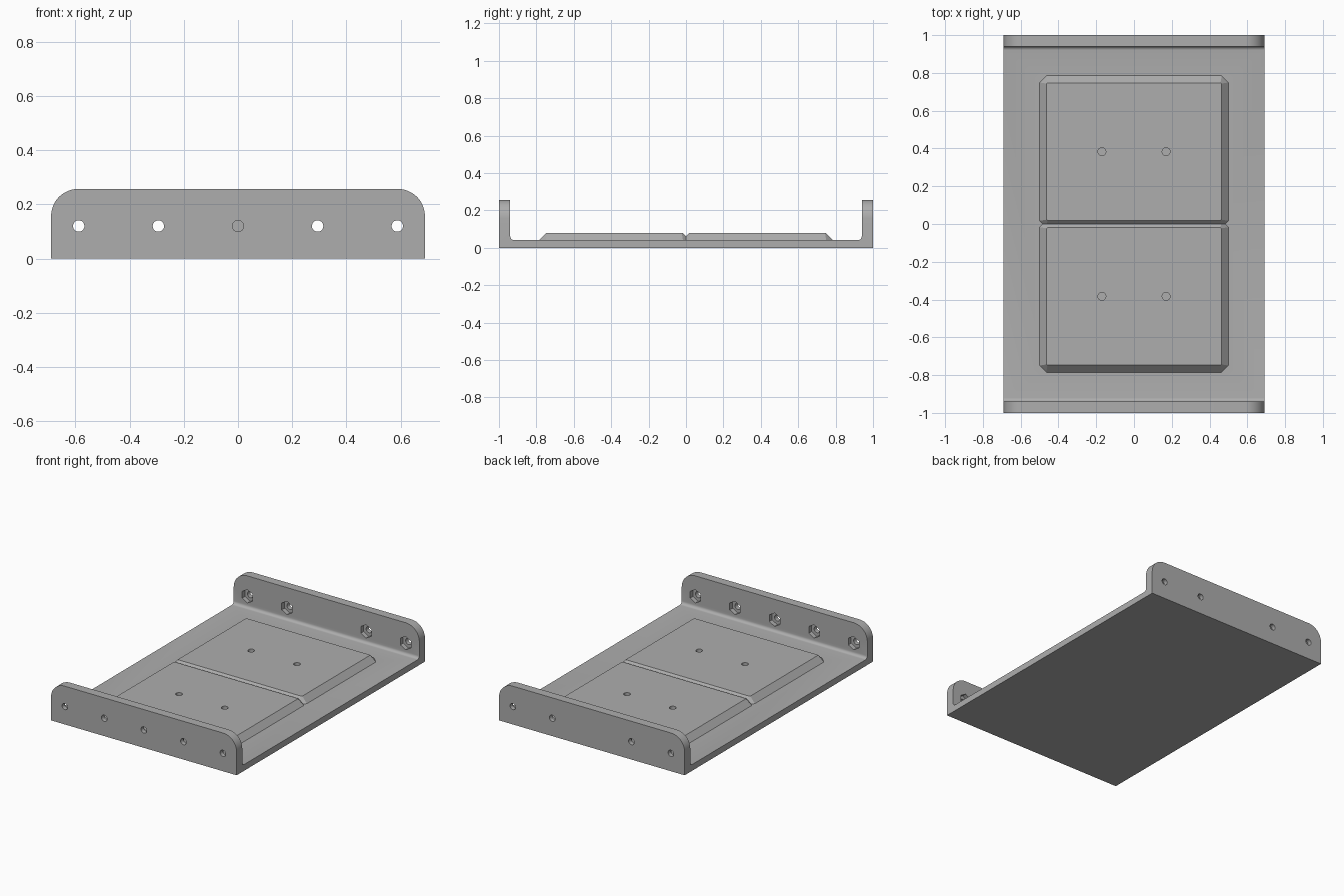
import bpy
import bmesh
from math import cos, sin, pi, radians
from mathutils import Matrix, Vector

cube = bpy.data.objects.get("Cube")
if cube:
    bpy.data.objects.remove(cube, do_unlink=True)

HALF_X, HALF_Y = 0.69, 1.0
FLOOR, HEIGHT, WALL = 0.042, 0.257, 0.06
PAD_TOP, PAD_Y = 0.08, 0.383

grey = bpy.data.materials.new("plain grey")
grey.use_nodes = True
colour = (0.42, 0.42, 0.42, 1)
grey.diffuse_color = colour
grey.node_tree.nodes["Principled BSDF"].inputs["Base Color"].default_value = colour


def make_object(name, bm):
    bmesh.ops.recalc_face_normals(bm, faces=bm.faces)
    mesh = bpy.data.meshes.new(name)
    bm.to_mesh(mesh)
    bm.free()
    mesh.materials.append(grey)
    obj = bpy.data.objects.new(name, mesh)
    bpy.context.collection.objects.link(obj)
    return obj


def cylinder(bm, start, end, radius, sides, turn=0):
    """Closed prism from start to end."""
    start, end = Vector(start), Vector(end)
    axis = end - start
    rot = Vector((0, 0, 1)).rotation_difference(axis).to_matrix().to_4x4()
    place = Matrix.Translation((start + end) / 2) @ rot @ Matrix.Rotation(turn, 4, "Z")
    bmesh.ops.create_cone(bm, cap_ends=True, segments=sides, radius1=radius,
                          radius2=radius, depth=axis.length, matrix=place)


def tray():
    """Channel section with filleted inner corners, swept across x."""
    fillet, steps = 0.02, 6
    inner = HALF_Y - WALL
    half = [(HALF_Y, 0), (HALF_Y, HEIGHT), (inner, HEIGHT)]
    for i in range(steps + 1):
        a = i / steps * pi / 2
        half.append((inner - fillet + fillet * cos(a), FLOOR + fillet - fillet * sin(a)))
    profile = half + [(-y, z) for y, z in reversed(half)]
    bm = bmesh.new()
    face = bm.faces.new([bm.verts.new((-HALF_X, y, z)) for y, z in profile])
    swept = bmesh.ops.extrude_face_region(bm, geom=[face], use_keep_orig=True)
    moved = [v for v in swept["geom"] if isinstance(v, bmesh.types.BMVert)]
    bmesh.ops.translate(bm, verts=moved, vec=(2 * HALF_X, 0, 0))
    # Round the upper outer corners of both end walls
    corners = [e for e in bm.edges
               if all(v.co.z > HEIGHT - 0.001 for v in e.verts)
               and abs(e.verts[0].co.x - e.verts[1].co.x) < 0.001]
    bmesh.ops.bevel(bm, geom=corners, offset=0.1, segments=12, profile=0.5,
                    affect="EDGES", clamp_overlap=False)
    return make_object("mounting_tray", bm)


def pad(y_centre):
    """Raised panel with sloping sides and clipped corners, sunk into the floor."""
    bm = bmesh.new()
    rings = []
    for z, grow, clip in ((FLOOR - 0.01, 0.048, 0.044), (PAD_TOP, 0, 0.004)):
        hx, hy = 0.462 + grow, 0.364 + grow
        outline = [(hx, hy - clip), (hx - clip, hy), (clip - hx, hy), (-hx, hy - clip)]
        outline += [(-x, -y) for x, y in outline]
        rings.append([bm.verts.new((x, y + y_centre, z)) for x, y in outline])
    low, high = rings
    bm.faces.new(low)
    bm.faces.new(high)
    for i in range(len(low)):
        j = (i + 1) % len(low)
        bm.faces.new((low[i], low[j], high[j], high[i]))
    return make_object("raised_pad", bm)


def combine(target, tool, operation):
    mod = target.modifiers.new(operation.lower(), "BOOLEAN")
    mod.operation, mod.solver, mod.object = operation, "EXACT", tool
    bpy.context.view_layer.objects.active = target
    bpy.ops.object.modifier_apply(modifier=mod.name)
    bpy.data.objects.remove(tool, do_unlink=True)


body = tray()
for side in (-1, 1):
    combine(body, pad(side * PAD_Y), "UNION")

# Screw holes with hexagonal nut pockets on the inner faces; five front, four back
bores, pockets = bmesh.new(), bmesh.new()
for side in (-1, 1):
    for n in range(-2, 3):
        if side == 1 and n == 0:
            continue
        x, z = n * 0.294, 0.12
        cylinder(bores, (x, side * 0.9, z), (x, side * 1.05, z), 0.021, 24)
        cylinder(pockets, (x, side * 0.9, z), (x, side * 0.97, z), 0.045, 6)
# Blind holes in the pads
for x in (-0.17, 0.17):
    for y in (-PAD_Y, PAD_Y):
        cylinder(bores, (x, y, 0.03), (x, y, 0.12), 0.021, 24)
combine(body, make_object("pocket_cutter", pockets), "DIFFERENCE")
combine(body, make_object("bore_cutter", bores), "DIFFERENCE")

bpy.ops.object.select_all(action="DESELECT")
body.select_set(True)
bpy.context.view_layer.objects.active = body
bpy.ops.object.shade_smooth_by_angle(angle=radians(30))
